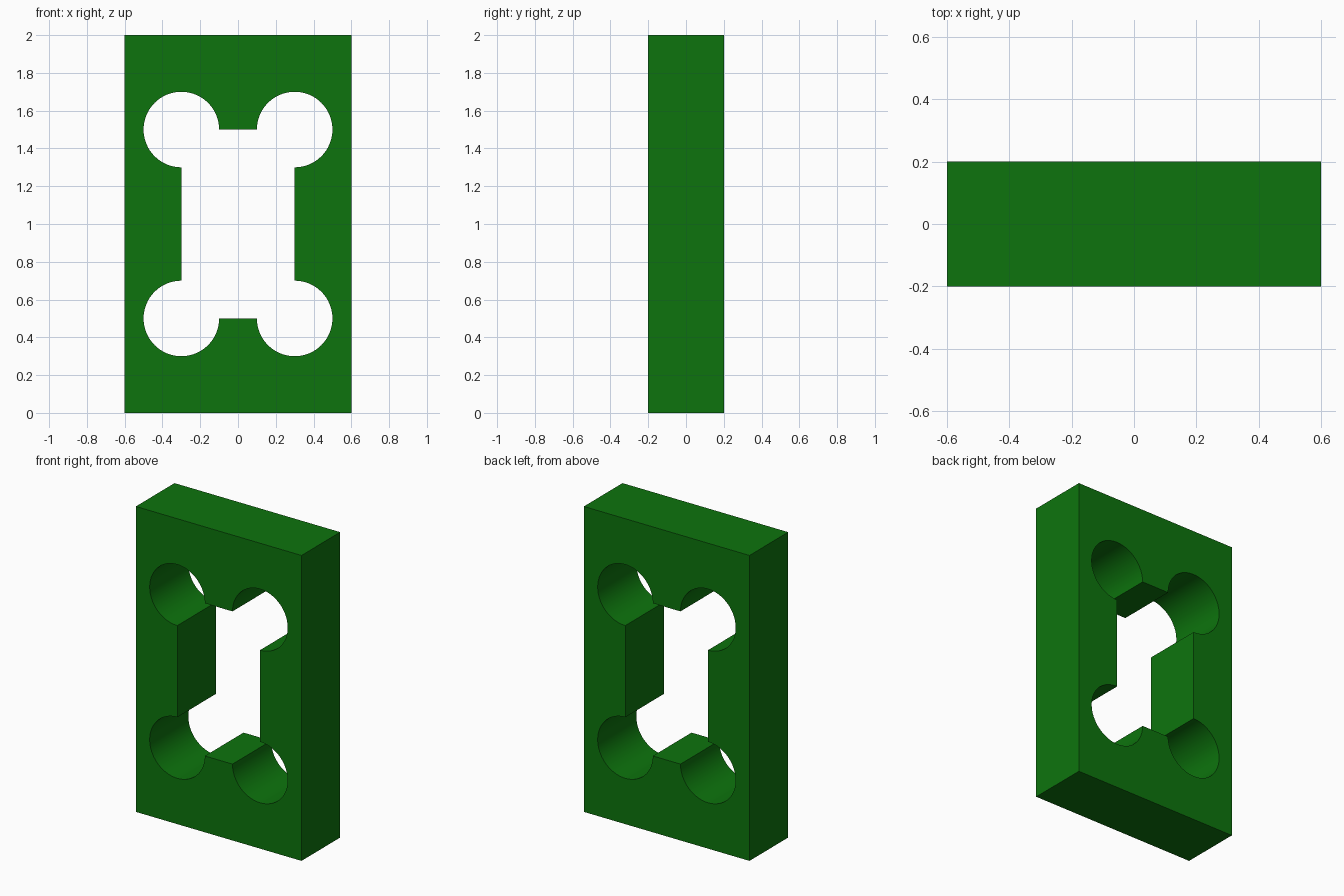
import bpy, bmesh, math
from mathutils import Vector

cube = bpy.data.objects.get("Cube")
if cube:
    bpy.data.objects.remove(cube, do_unlink=True)

WIDTH, DEPTH, HEIGHT = 1.2, 0.4, 2.0
HOLE_X, HOLE_Z, RADIUS = 0.3, 0.5, 0.2   # corner bore centre, from the plate centre
ARC_STEPS = 48

# Green material
green = bpy.data.materials.new("green")
green.use_nodes = True
colour = (0.004, 0.175, 0.004, 1.0)
green.diffuse_color = colour
green.node_tree.nodes["Principled BSDF"].inputs["Base Color"].default_value = colour

# Quarter outline: outer corner, window side, three-quarter bore, window end
outline = [(0, HEIGHT / 2), (WIDTH / 2, HEIGHT / 2), (WIDTH / 2, 0), (HOLE_X, 0)]
for i in range(ARC_STEPS + 1):
    a = math.radians(-90 + 270 * i / ARC_STEPS)
    outline.append((HOLE_X + RADIUS * math.cos(a), HOLE_Z + RADIUS * math.sin(a)))
outline.append((0, HOLE_Z))

# Extrude the quarter through the depth
bm = bmesh.new()
face = bm.faces.new([bm.verts.new((x, -DEPTH / 2, z)) for x, z in outline])
result = bmesh.ops.extrude_face_region(bm, geom=[face], use_keep_orig=True)
moved = [v for v in result["geom"] if isinstance(v, bmesh.types.BMVert)]
bmesh.ops.translate(bm, verts=moved, vec=Vector((0, DEPTH, 0)))
bmesh.ops.recalc_face_normals(bm, faces=bm.faces)

# Open the two ends that meet the mirrored quarters
ends = [f for f in bm.faces
        if all(abs(v.co.x) < 1e-5 for v in f.verts)
        or all(abs(v.co.z) < 1e-5 for v in f.verts)]
bmesh.ops.delete(bm, geom=ends, context='FACES')

mesh = bpy.data.meshes.new("bored_plate")
bm.to_mesh(mesh)
bm.free()
mesh.materials.append(green)
plate = bpy.data.objects.new("bored_plate", mesh)
plate.location.z = HEIGHT / 2
bpy.context.collection.objects.link(plate)

# Smooth bores with sharp rims
bpy.ops.object.select_all(action='DESELECT')
plate.select_set(True)
bpy.context.view_layer.objects.active = plate
bpy.ops.object.shade_smooth_by_angle(angle=math.radians(30))

# Mirror to the full plate
mirror = plate.modifiers.new("mirror", 'MIRROR')
mirror.use_axis = (True, False, True)
mirror.use_clip = True
